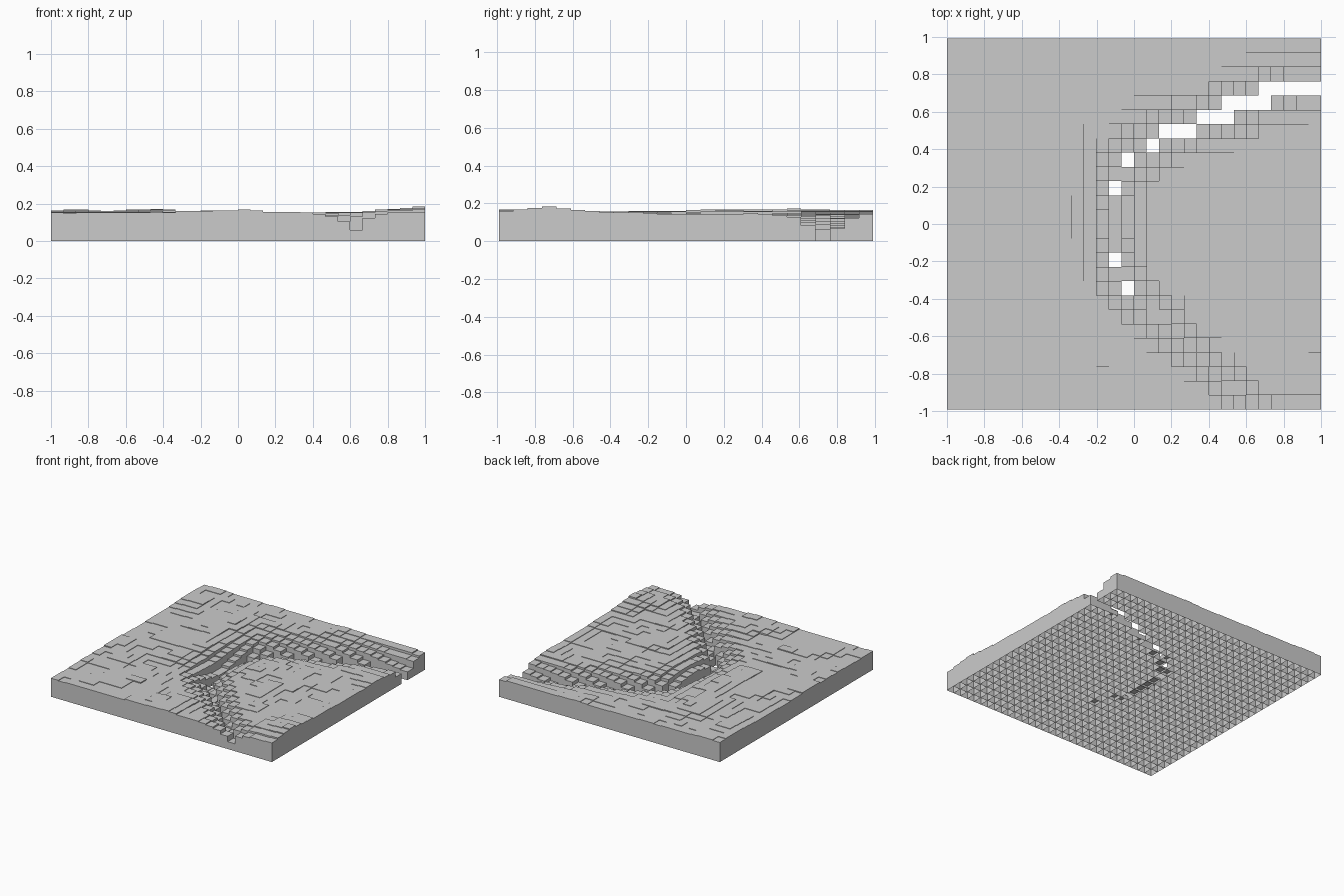
import bpy, bmesh, math
from mathutils import Vector, noise

if "Cube" in bpy.data.objects:
    bpy.data.objects.remove(bpy.data.objects["Cube"])

NX, NY = 30, 26
X0, Y0 = -1.0, -0.991
DX, DY = 2.0 / NX, 1.982 / NY
STEP = 0.004

# centre line of the curved canyon: x, y, depth
PATH = [(1.1, 0.75, .20), (0.83, 0.72, .20), (0.60, 0.645, .20), (0.43, 0.57, .20),
        (0.23, 0.49, .20), (0.10, 0.417, .20), (-0.03, 0.34, .20), (-0.10, 0.19, .19),
        (-0.13, 0.0, .19), (-0.10, -0.19, .19), (-0.03, -0.34, .18), (0.10, -0.46, .14),
        (0.25, -0.60, .125), (0.42, -0.77, .115), (0.63, -0.96, .11), (0.72, -1.05, .11)]

# places where the canyon cuts right through: row -> first and last column
HOLES = {22: (25, 29), 21: (22, 25), 20: (20, 22), 19: (17, 19), 18: (16, 16),
         17: (14, 14), 15: (13, 13), 10: (13, 13), 8: (14, 14)}

# gentle hills: x, y, height, radius
HILLS = [(0.95, -0.72, .028, .2), (-0.45, 0.55, .014, .25), (-0.38, 0.08, .020, .22),
         (-0.95, 0.85, .008, .3), (0.0, -0.95, .010, .2), (0.45, 0.05, -.010, .35),
         (0.95, 0.1, -.012, .4)]


def canyon(x, y):
    """Depth carved at a point, from the nearest stretch of the path."""
    best = (9.0, 0.0)
    p = Vector((x, y))
    for a, b in zip(PATH, PATH[1:]):
        pa, pb = Vector(a[:2]), Vector(b[:2])
        t = (p - pa).dot(pb - pa) / (pb - pa).length_squared
        t = min(1, max(0, t))
        best = min(best, ((p - pa.lerp(pb, t)).length, a[2] + t * (b[2] - a[2])))
    return best[1] * math.exp(-best[0] / (0.38 * best[1]))


def height(i, j):
    """Stepped column height; zero means no column."""
    if j in HOLES and HOLES[j][0] <= i <= HOLES[j][1]:
        return 0.0
    x, y = X0 + (i + .5) * DX, Y0 + (j + .5) * DY
    z = 0.153 + 0.008 * noise.noise(Vector((x * 3, y * 3, 4.2)))
    z += 0.007 * noise.noise(Vector((x * 6, y * 9, 1.7)))
    for hx, hy, h, r in HILLS:
        z += h * math.exp(-((x - hx) ** 2 + (y - hy) ** 2) / r ** 2)
    z = min(z, 0.184) - canyon(x, y)
    return max(0.016, round(z / STEP) * STEP)


H = {(i, j): height(i, j) for i in range(NX) for j in range(NY)}
bm = bmesh.new()


def quad(*pts):
    bm.faces.new([bm.verts.new(p) for p in pts])


def wall(p, q, z):
    if z > 0:
        quad((*p, 0), (*q, 0), (*q, z), (*p, z))


# hollow columns, open underneath; neighbours share the taller wall
for i in range(NX):
    for j in range(NY):
        z = H[i, j]
        xa, xb = X0 + i * DX, X0 + (i + 1) * DX
        ya, yb = Y0 + j * DY, Y0 + (j + 1) * DY
        if z > 0:
            quad((xa, ya, z), (xb, ya, z), (xb, yb, z), (xa, yb, z))
        # each wall faces away from the taller column
        for (di, dj), p, q in (((1, 0), (xb, ya), (xb, yb)), ((0, 1), (xb, yb), (xa, yb))):
            n = H.get((i + di, j + dj), 0.0)
            if z >= n:
                wall(p, q, z)
            else:
                wall(q, p, n)
        if i == 0:
            wall((xa, yb), (xa, ya), z)
        if j == 0:
            wall((xa, ya), (xb, ya), z)

mesh = bpy.data.meshes.new("stepped_terrain")
bm.to_mesh(mesh)
bm.free()
terrain = bpy.data.objects.new("stepped_terrain", mesh)
bpy.context.collection.objects.link(terrain)
